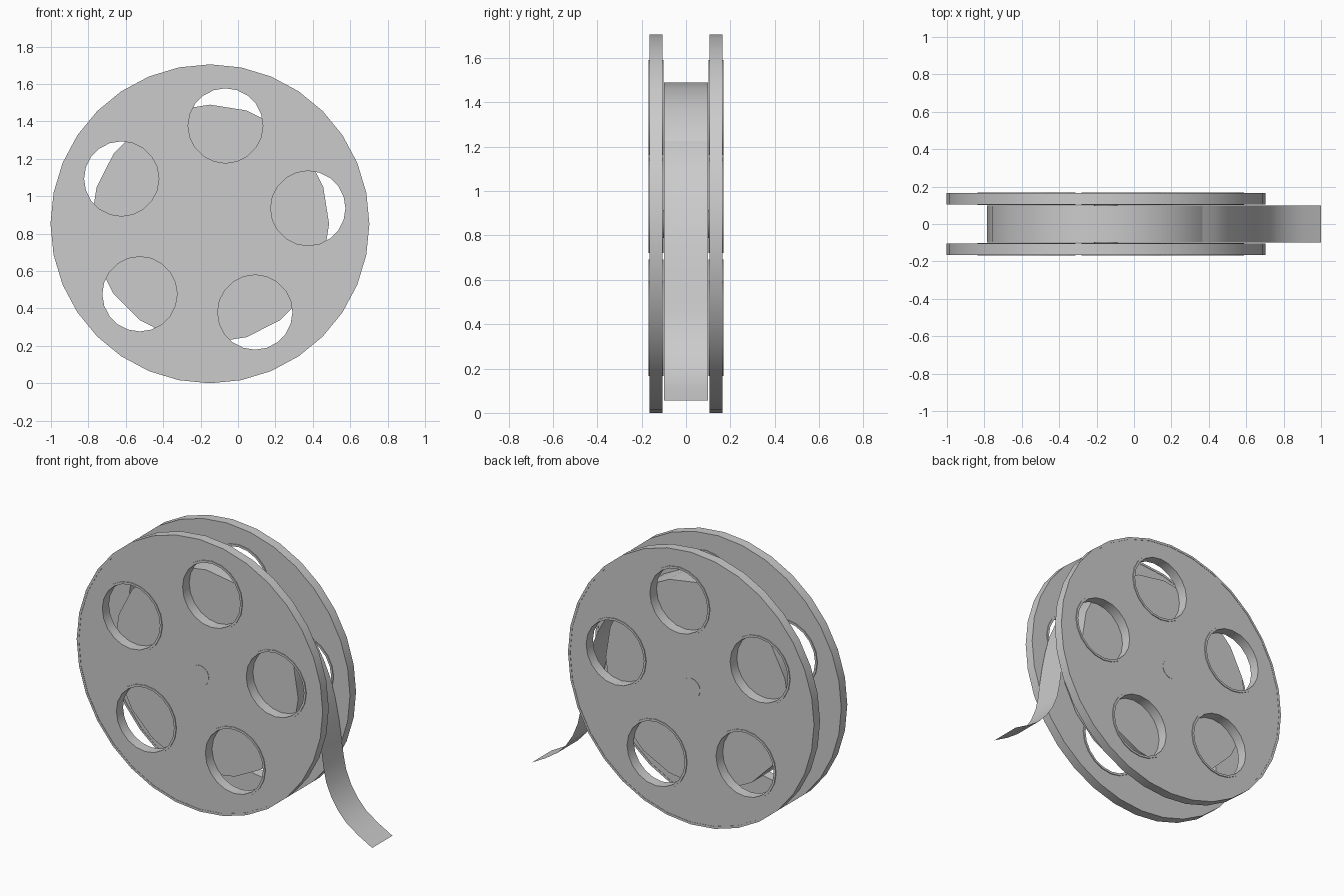
import bpy, bmesh
from math import cos, sin, pi, radians

if "Cube" in bpy.data.objects:
    bpy.data.objects.remove(bpy.data.objects["Cube"])

CX, CZ = -0.15, 0.8525                      # reel axis
HOLES = [(CX + 0.531 * cos(radians(a)), CZ + 0.531 * sin(radians(a)))
         for a in range(9, 369, 72)]


def circle(cx, cz, r, n):
    return [(cx + r * cos(2 * pi * i / n), cz + r * sin(2 * pi * i / n)) for i in range(n)]


def smooth(ob, angle=35):
    bpy.ops.object.select_all(action='DESELECT')
    ob.select_set(True)
    bpy.context.view_layer.objects.active = ob
    if ob.type != 'MESH':
        bpy.ops.object.convert(target='MESH')
    bpy.ops.object.shade_smooth_by_angle(angle=radians(angle))


def from_bmesh(name, bm):
    bmesh.ops.recalc_face_normals(bm, faces=bm.faces)
    me = bpy.data.meshes.new(name)
    bm.to_mesh(me)
    bm.free()
    ob = bpy.data.objects.new(name, me)
    bpy.context.collection.objects.link(ob)
    smooth(ob)
    return ob


def ring(name, cx, cz, r_in, r_out, y0, y1, n):
    """Square-section ring around an axis along y."""
    bm = bmesh.new()
    loops = [[bm.verts.new((x, y, z)) for x, z in circle(cx, cz, r, n)]
             for r, y in ((r_in, y0), (r_out, y0), (r_out, y1), (r_in, y1))]
    for k in range(4):
        a, b = loops[k], loops[(k + 1) % 4]
        for i in range(n):
            j = (i + 1) % n
            bm.faces.new((a[i], a[j], b[j], b[i]))
    return from_bmesh(name, bm)


def drum(name, r, half, n):
    """Solid cylinder along y on the reel axis."""
    bm = bmesh.new()
    a, b = [[bm.verts.new((x, y, z)) for x, z in circle(CX, CZ, r, n)] for y in (-half, half)]
    bm.faces.new(a)
    bm.faces.new(b)
    for i in range(n):
        j = (i + 1) % n
        bm.faces.new((a[i], a[j], b[j], b[i]))
    return from_bmesh(name, bm)


def flange(name, y):
    """Disc with five round openings, as a filled 2D curve."""
    cu = bpy.data.curves.new(name, 'CURVE')
    cu.dimensions = '2D'
    cu.fill_mode = 'BOTH'
    cu.extrude = 0.028
    outlines = [circle(CX, CZ, 0.845, 32)] + [circle(x, z, 0.207, 20) for x, z in HOLES]
    for pts in outlines:
        sp = cu.splines.new('POLY')
        sp.points.add(len(pts) - 1)
        for p, (x, z) in zip(sp.points, pts):
            p.co = (x, z, 0, 1)
        sp.use_cyclic_u = True
    ob = bpy.data.objects.new(name, cu)
    bpy.context.collection.objects.link(ob)
    ob.rotation_euler.x = pi / 2
    ob.location.y = y
    smooth(ob)


# Two flanges with raised outer rims and collared openings
for side, s in (("front", -1), ("back", 1)):
    flange(side + "_flange", s * 0.135)
    ring(side + "_outer_rim", CX, CZ, 0.838, 0.8525, s * 0.105, s * 0.165, 32)
    for i, (x, z) in enumerate(HOLES):
        ring(f"{side}_hole_collar_{i + 1}", x, z, 0.2, 0.214, s * 0.102, s * 0.168, 20)

# Wound film and axle
drum("film_roll", 0.637, 0.1, 20)
drum("axle", 0.063, 0.165, 20)

# Loose end of the film
path = [(0.365, 1.227), (0.43, 1.17), (0.485, 1.1), (0.53, 1.02), (0.57, 0.93), (0.605, 0.81),
        (0.63, 0.69), (0.648, 0.57), (0.662, 0.47), (0.68, 0.385), (0.715, 0.3),
        (0.76, 0.23), (0.82, 0.165), (0.9, 0.11), (1.0, 0.055)]
bm = bmesh.new()
rows = [[bm.verts.new((x, y, z)) for y in (-0.1, 0.1)] for x, z in path]
for a, b in zip(rows, rows[1:]):
    bm.faces.new((a[0], a[1], b[1], b[0]))
from_bmesh("film_tail", bm)
